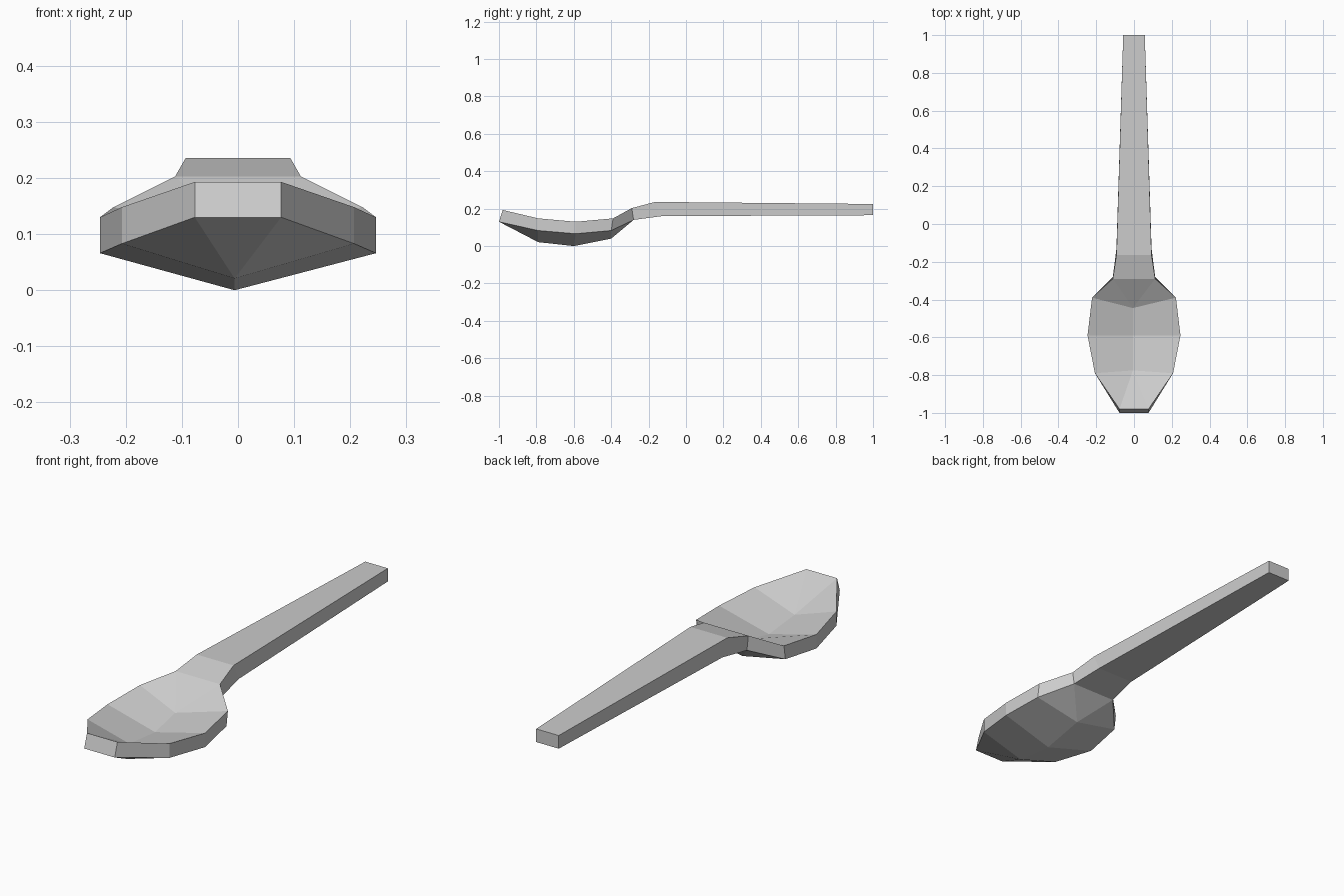
import bpy
import bmesh

cube = bpy.data.objects.get("Cube")
if cube:
    bpy.data.objects.remove(cube, do_unlink=True)

metal = bpy.data.materials.new("light_grey")
metal.use_nodes = True
metal.diffuse_color = (0.6, 0.6, 0.6, 1)
metal.node_tree.nodes["Principled BSDF"].inputs["Base Color"].default_value = (0.6, 0.6, 0.6, 1)

# Stations from tip to handle end:
# half width, top edge (y, z), bottom edge (y, z), dished centre top and bottom (y, z)
stations = [
    (0.077, (-0.98, 0.193), (-1.00, 0.130), None, None),
    (0.207, (-0.79, 0.148), (-0.79, 0.083), (-0.775, 0.085), (-0.79, 0.021)),
    (0.246, (-0.59, 0.130), (-0.59, 0.066), (-0.59, 0.067), (-0.60, 0.0)),
    (0.222, (-0.39, 0.148), (-0.40, 0.083), (-0.445, 0.100), (-0.40, 0.040)),
    (0.112, (-0.29, 0.203), (-0.28, 0.140), None, None),
    (0.093, (-0.165, 0.236), (-0.13, 0.160), None, None),
    (0.057, (1.00, 0.225), (1.00, 0.165), None, None),
]

bm = bmesh.new()


def make_row(width, edge, centre):
    """Left-to-right vertices across the spoon, with a middle one in the bowl."""
    row = [bm.verts.new((-width, *edge))]
    if centre:
        row.append(bm.verts.new((-0.006, *centre)))
    row.append(bm.verts.new((width, *edge)))
    return row


def bridge(a, b):
    """Join two neighbouring rows; an undivided row fans to the middle vertex."""
    if len(a) == len(b):
        for i in range(len(a) - 1):
            bm.faces.new((a[i], a[i + 1], b[i + 1], b[i]))
    else:
        short, full = (a, b) if len(a) < len(b) else (b, a)
        bm.faces.new((short[0], short[1], full[1]))
        for i in (0, 1):
            bm.faces.new((short[i], full[1], full[2 * i]))


top = [make_row(w, t, ct) for w, t, b, ct, cb in stations]
bottom = [make_row(w, b, cb) for w, t, b, ct, cb in stations]

# Upper and lower skins, then the rim walls on both sides
for i in range(len(stations) - 1):
    bridge(top[i], top[i + 1])
    bridge(bottom[i], bottom[i + 1])
    for side in (0, -1):
        bm.faces.new((top[i][side], top[i + 1][side], bottom[i + 1][side], bottom[i][side]))

# Flat tip and handle end
for end in (0, -1):
    bm.faces.new((top[end][0], top[end][1], bottom[end][1], bottom[end][0]))

bmesh.ops.recalc_face_normals(bm, faces=bm.faces[:])
mesh = bpy.data.meshes.new("spoon")
bm.to_mesh(mesh)
bm.free()
mesh.materials.append(metal)
spoon = bpy.data.objects.new("spoon", mesh)
bpy.context.collection.objects.link(spoon)
